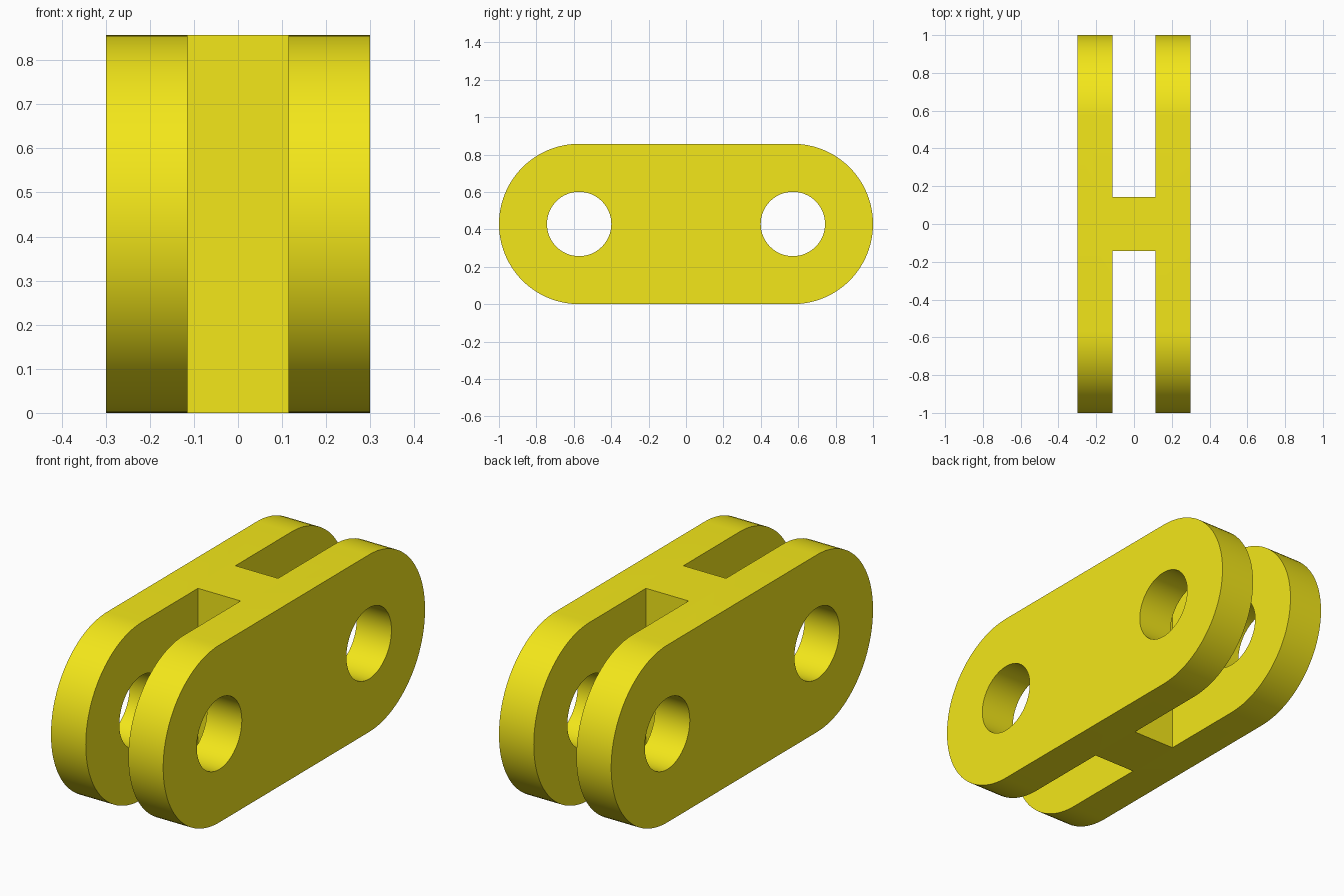
import bpy, bmesh, math
from mathutils import Matrix

if "Cube" in bpy.data.objects:
    bpy.data.objects.remove(bpy.data.objects["Cube"])

R = 0.4286          # end radius, also half the height
CY = 1.0 - R        # pivot distance from the centre
HALF_W = 0.3        # half width across both plates
SLOT = 0.114        # half width of the fork slots
WEB = 0.143         # half length of the central web
HOLE = 0.172


def new_object(name, bm):
    bmesh.ops.recalc_face_normals(bm, faces=bm.faces)
    mesh = bpy.data.meshes.new(name)
    bm.to_mesh(mesh)
    bm.free()
    obj = bpy.data.objects.new(name, mesh)
    bpy.context.collection.objects.link(obj)
    return obj


# Rounded link body: stadium profile extruded along x
bm = bmesh.new()
N = 48
profile = []
for sign, start in ((1, -math.pi / 2), (-1, math.pi / 2)):
    for i in range(N + 1):
        a = start + math.pi * i / N
        profile.append((sign * CY + R * math.cos(a), R + R * math.sin(a)))
face = bm.faces.new([bm.verts.new((-HALF_W, y, z)) for y, z in profile])
ext = bmesh.ops.extrude_face_region(bm, geom=[face])
bmesh.ops.translate(bm, vec=(2 * HALF_W, 0, 0),
                    verts=[v for v in ext["geom"] if isinstance(v, bmesh.types.BMVert)])
link = new_object("fork_link", bm)

# Cutters for the end slots and the pin holes
slots, holes = bmesh.new(), bmesh.new()
for side in (-1, 1):
    bmesh.ops.create_cube(slots, size=1, matrix=(
        Matrix.Translation((0, side * (WEB + 0.5), R))
        @ Matrix.Diagonal((2 * SLOT, 1, 2, 1))))
    bmesh.ops.create_cone(holes, cap_ends=True, segments=64, radius1=HOLE,
                          radius2=HOLE, depth=1, matrix=(
        Matrix.Translation((0, side * CY, R)) @ Matrix.Rotation(math.pi / 2, 4, "Y")))
cutters = [new_object("slot_cutter", slots), new_object("hole_cutter", holes)]
for cutter in cutters:
    cutter.hide_render = True
    mod = link.modifiers.new(cutter.name, "BOOLEAN")
    mod.operation = "DIFFERENCE"
    mod.solver = "EXACT"
    mod.object = cutter

# Apply the cuts, then smooth the round surfaces
bpy.context.view_layer.objects.active = link
link.select_set(True)
for mod in list(link.modifiers):
    bpy.ops.object.modifier_apply(modifier=mod.name)
for cutter in cutters:
    bpy.data.objects.remove(cutter)
bpy.ops.object.shade_smooth_by_angle(angle=math.radians(30))

# Yellow finish
mat = bpy.data.materials.new("yellow")
mat.diffuse_color = (0.9, 0.8, 0.01, 1)
mat.use_nodes = True
mat.node_tree.nodes["Principled BSDF"].inputs["Base Color"].default_value = mat.diffuse_color
link.data.materials.clear()
link.data.materials.append(mat)
